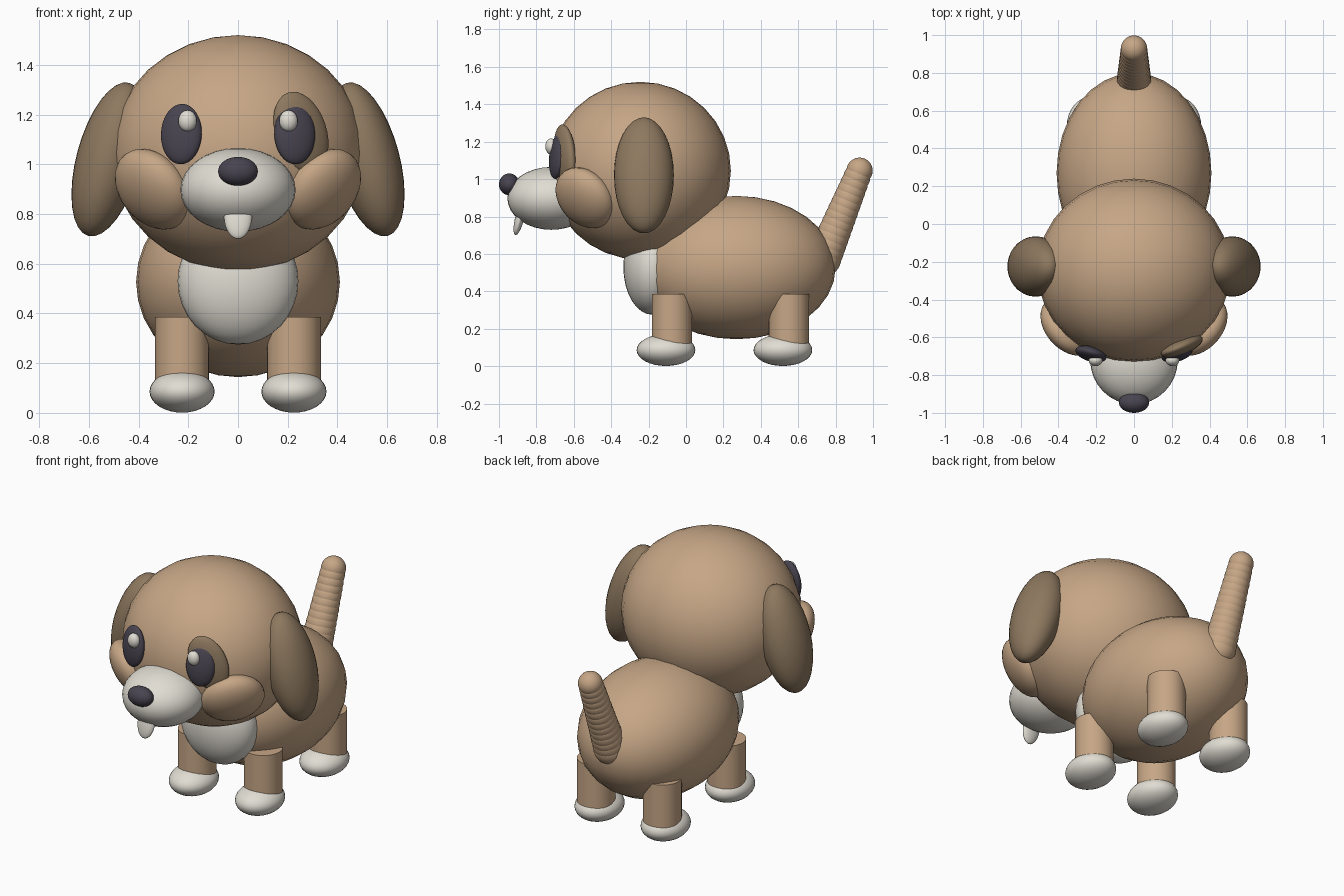
import bpy
from math import radians
from mathutils import Vector

cube = bpy.data.objects.get("Cube")
if cube:
    bpy.data.objects.remove(cube, do_unlink=True)


def material(name, rgb):
    mat = bpy.data.materials.new(name)
    mat.use_nodes = True
    mat.diffuse_color = (*rgb, 1)
    mat.node_tree.nodes["Principled BSDF"].inputs["Base Color"].default_value = (*rgb, 1)
    return mat


TAN = material("tan fur", (0.57, 0.385, 0.24))
BROWN = material("brown fur", (0.27, 0.19, 0.115))
WHITE = material("cream white", (0.75, 0.72, 0.65))
DARK = material("dark charcoal", (0.065, 0.058, 0.08))


def finish(name, mat):
    obj = bpy.context.object
    obj.name = obj.data.name = name
    obj.data.materials.append(mat)
    bpy.ops.object.shade_smooth_by_angle(angle=radians(40))
    return obj


def ellipsoid(name, mat, centre, radii, turn=(0, 0, 0)):
    bpy.ops.mesh.primitive_uv_sphere_add(segments=32, ring_count=16, radius=1, location=centre)
    obj = finish(name, mat)
    obj.scale = radii
    obj.rotation_euler = [radians(a) for a in turn]
    return obj


def pair(name, mat, centre, radii, turn=(0, 0, 0)):
    x, y, z = centre
    a, b, c = turn
    ellipsoid("left_" + name, mat, centre, radii, turn)
    ellipsoid("right_" + name, mat, (-x, y, z), radii, (a, -b, -c))


# Body and chest
ellipsoid("body", TAN, (0, 0.27, 0.527), (0.41, 0.53, 0.383))
ellipsoid("chest", WHITE, (0, -0.18, 0.53), (0.243, 0.155, 0.255))

# Head, ears and cheeks
ellipsoid("head", TAN, (0, -0.245, 1.045), (0.512, 0.485, 0.475))
pair("ear", BROWN, (0.52, -0.225, 1.02), (0.13, 0.16, 0.319), (0, -15, 0))
for side, s in (("left", 1), ("right", -1)):
    cheek = ellipsoid(side + "_cheek", TAN, (0.342 * s, -0.54, 0.9), (0.18, 0.18, 0.1))
    outward = Vector((0.63 * s, -0.58, -0.52))
    cheek.rotation_euler = outward.to_track_quat("Z", "Y").to_euler()

# Muzzle, nose and tongue
ellipsoid("muzzle", WHITE, (0, -0.72, 0.897), (0.232, 0.235, 0.168))
ellipsoid("nose", DARK, (0, -0.945, 0.972), (0.08, 0.055, 0.058))
ellipsoid("tongue", WHITE, (0, -0.89, 0.79), (0.056, 0.024, 0.092), (-14, 0, 0))

# Eyes with a patch around the left one
pair("eye", DARK, (0.228, -0.688, 1.122), (0.085, 0.038, 0.122), (-6, 0, 16))
pair("eye_glint", WHITE, (0.203, -0.722, 1.175), (0.037, 0.03, 0.043))
ellipsoid("eye_patch", BROWN, (0.253, -0.648, 1.128), (0.11, 0.045, 0.17), (0, -20, 22))

# Legs and paws
for end, y in (("front", -0.075), ("hind", 0.55)):
    for side, s in (("left", 1), ("right", -1)):
        bpy.ops.mesh.primitive_cylinder_add(vertices=32, radius=0.108, depth=0.285,
                                            location=(0.225 * s, y, 0.2425))
        finish(f"{side}_{end}_leg", TAN)
    pair(end + "_paw", WHITE, (0.225, y - 0.032, 0.086), (0.131, 0.157, 0.085))

# Tail made of overlapping balls
base, tip, count = Vector((0, 0.735, 0.575)), Vector((0, 0.928, 1.045)), 14
for i in range(count):
    t = i / (count - 1)
    r = 0.095 + (0.07 - 0.095) * t
    ellipsoid(f"tail_ball_{i + 1}", TAN, base.lerp(tip, t), (r, r, r))
